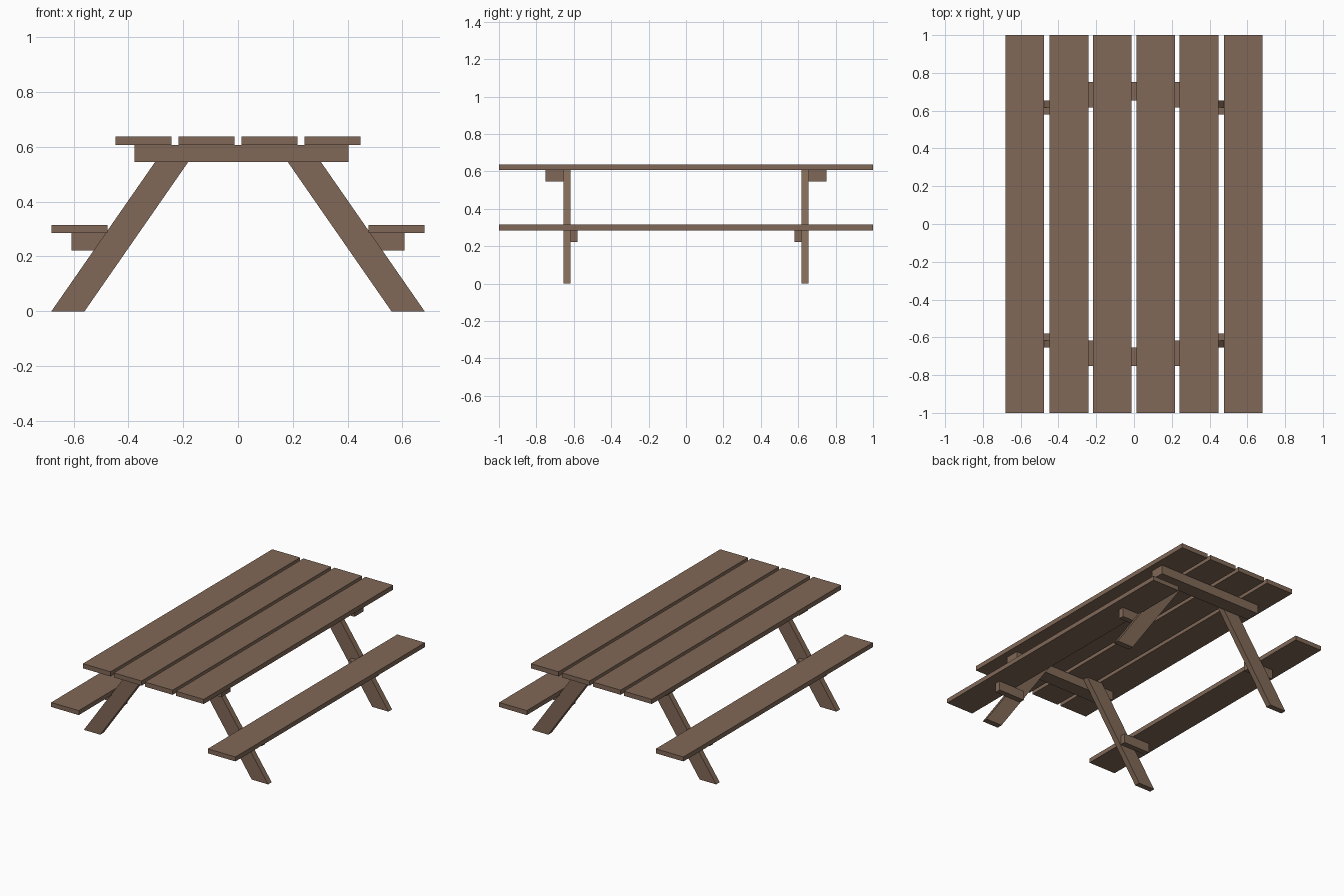
import bpy

if "Cube" in bpy.data.objects:
    bpy.data.objects.remove(bpy.data.objects["Cube"])

wood = bpy.data.materials.new("brown wood")
wood.diffuse_color = (0.22, 0.14, 0.095, 1)
wood.use_nodes = True
wood.node_tree.nodes["Principled BSDF"].inputs["Base Color"].default_value = wood.diffuse_color


def prism(name, profile, y0, y1):
    """Extrude an x-z profile along y."""
    n = len(profile)
    verts = [(x, y, z) for y in (y0, y1) for x, z in profile]
    faces = [tuple(range(n)), tuple(range(2 * n - 1, n - 1, -1))]
    faces += [(i, i + n, (i + 1) % n + n, (i + 1) % n) for i in range(n)]
    if sum(a[0] * b[1] - b[0] * a[1] for a, b in zip(profile, profile[1:] + profile[:1])) < 0:
        faces = [f[::-1] for f in faces]
    mesh = bpy.data.meshes.new(name)
    mesh.from_pydata(verts, [], faces)
    mesh.materials.append(wood)
    ob = bpy.data.objects.new(name, mesh)
    bpy.context.collection.objects.link(ob)
    return ob


def board(name, x0, x1, y0, y1, z0, z1):
    return prism(name, [(x0, z0), (x1, z0), (x1, z1), (x0, z1)], y0, y1)


# tabletop planks
for i in range(4):
    cx = (i - 1.5) * 0.2295
    board("tabletop_plank", cx - 0.1025, cx + 0.1025, -1, 1, 0.606, 0.637)

# bench seats
for s in (-1, 1):
    a, b = sorted((s * 0.477, s * 0.681))
    board("seat", a, b, -1, 1, 0.285, 0.315)

for t, end in ((-1, "front"), (1, "back")):
    # beam under the tabletop, outside the legs
    y0, y1 = sorted((t * 0.655, t * 0.752))
    board(end + "_table_beam", -0.377, 0.403, y0, y1, 0.545, 0.606)
    for s in (-1, 1):
        # slanted leg
        y0, y1 = sorted((t * 0.617, t * 0.655))
        leg = [(0.56, 0), (0.681, 0), (0.26, 0.606), (0.139, 0.606)]
        prism(end + "_leg", [(s * x, z) for x, z in leg], y0, y1)
        # seat support, inside the legs
        y0, y1 = sorted((t * 0.58, t * 0.617))
        a, b = sorted((s * 0.41, s * 0.607))
        board(end + "_seat_support", a, b, y0, y1, 0.221, 0.285)
